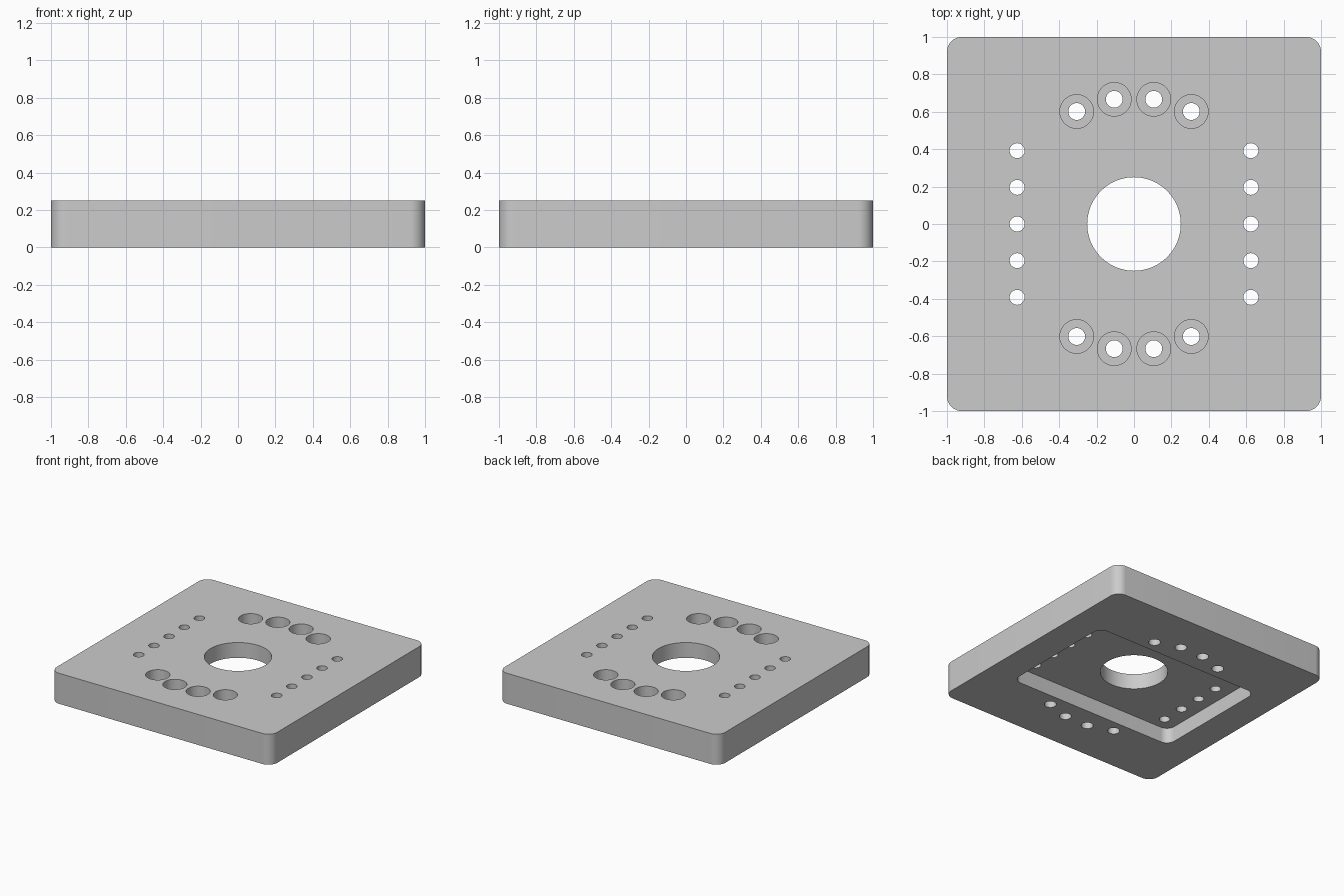
import bpy
import bmesh
import math

cube = bpy.data.objects.get("Cube")
if cube:
    bpy.data.objects.remove(cube, do_unlink=True)

THICK = 0.25
POCKET_DEPTH = 0.125
BORE_FLOOR = 0.11


def prism(name, outline, z0, z1):
    """Extrude a closed 2D outline from z0 to z1."""
    bm = bmesh.new()
    base = bm.faces.new([bm.verts.new((x, y, z0)) for x, y in outline])
    top = bmesh.ops.extrude_face_region(bm, geom=[base])["geom"]
    moved = [v for v in top if isinstance(v, bmesh.types.BMVert)]
    bmesh.ops.translate(bm, verts=moved, vec=(0, 0, z1 - z0))
    bmesh.ops.recalc_face_normals(bm, faces=bm.faces)
    mesh = bpy.data.meshes.new(name)
    bm.to_mesh(mesh)
    bm.free()
    obj = bpy.data.objects.new(name, mesh)
    bpy.context.collection.objects.link(obj)
    return obj


def circle(cx, cy, r, n=48):
    return [(cx + r * math.cos(math.tau * i / n), cy + r * math.sin(math.tau * i / n))
            for i in range(n)]


def rounded_rect(hx, hy, r, steps=10):
    pts = []
    for k, (sx, sy) in enumerate([(1, 1), (-1, 1), (-1, -1), (1, -1)]):
        for i in range(steps + 1):
            a = math.pi / 2 * (k + i / steps)
            pts.append((sx * (hx - r) + r * math.cos(a), sy * (hy - r) + r * math.sin(a)))
    return pts


# Plate with rounded corners
plate = prism("mounting_plate", rounded_rect(1, 1, 0.08), 0, THICK)

# Underside pocket and large centre bore
cutters = [prism("pocket_cutter", rounded_rect(0.75, 0.5, 0.07), -0.1, POCKET_DEPTH),
           prism("centre_cutter", circle(0, 0, 0.25, 96), -0.1, 0.4)]

# Two straight rows of small through holes
for side in (-1, 1):
    for i in range(-2, 3):
        cutters.append(prism("small_hole_cutter", circle(side * 0.625, i * 0.196, 0.04, 32),
                             -0.1, 0.4))

# Two arcs of counterbored holes
for side in (-1, 1):
    for deg in (-27, -9, 9, 27):
        a = math.radians(deg)
        x, y = 0.675 * math.sin(a), side * 0.675 * math.cos(a)
        cutters.append(prism("bolt_hole_cutter", circle(x, y, 0.045, 32), -0.1, 0.4))
        cutters.append(prism("counterbore_cutter", circle(x, y, 0.09), BORE_FLOOR, 0.4))

# Cut everything out of the plate
bpy.context.view_layer.objects.active = plate
for cutter in cutters:
    cutter.hide_render = True
    mod = plate.modifiers.new("cut", "BOOLEAN")
    mod.operation = "DIFFERENCE"
    mod.solver = "EXACT"
    mod.object = cutter
    bpy.ops.object.modifier_apply(modifier=mod.name)
    bpy.data.objects.remove(cutter, do_unlink=True)

# Plain grey metal
grey = bpy.data.materials.new("grey_metal")
grey.use_nodes = True
colour = (0.6, 0.6, 0.6, 1)
grey.diffuse_color = colour
grey.node_tree.nodes["Principled BSDF"].inputs["Base Color"].default_value = colour
plate.data.materials.clear()
plate.data.materials.append(grey)

# Smooth curved walls, keep edges sharp
bpy.ops.object.select_all(action="DESELECT")
plate.select_set(True)
bpy.context.view_layer.objects.active = plate
bpy.ops.object.shade_smooth_by_angle(angle=math.radians(30))
